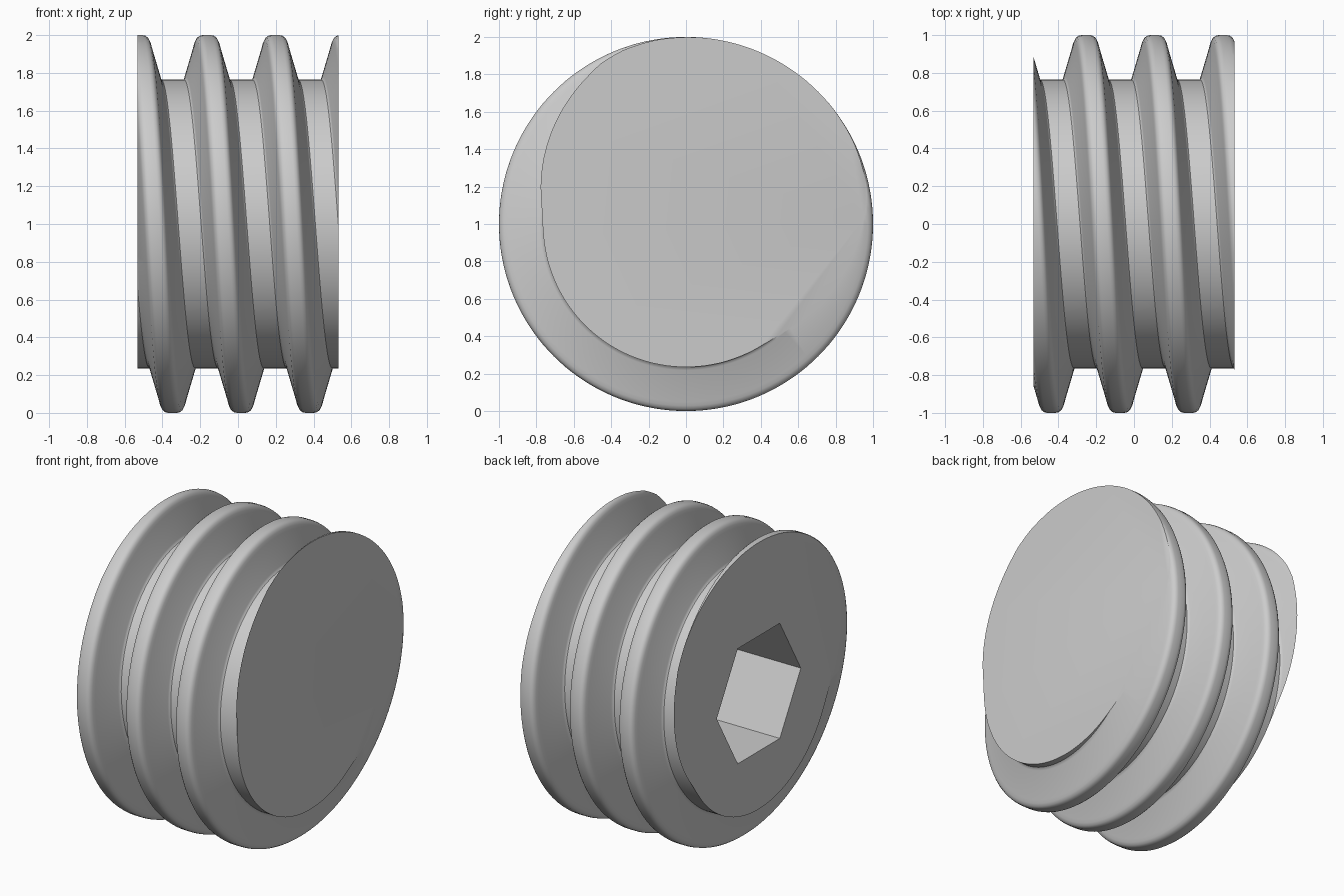
import bpy, bmesh, math
from mathutils import Matrix

if "Cube" in bpy.data.objects:
    bpy.data.objects.remove(bpy.data.objects["Cube"])

HALF = 0.533      # half length along x
PITCH = 0.363
TOP_X = -0.165    # crest position at the top
ROOT = 0.765
SEGS = 144
TURNS = 6

steel = bpy.data.materials.new("plain grey")
steel.use_nodes = True
GREY = (0.6, 0.6, 0.6, 1)
steel.diffuse_color = GREY
steel.node_tree.nodes["Principled BSDF"].inputs["Base Color"].default_value = GREY


def add_object(name, bm):
    mesh = bpy.data.meshes.new(name)
    bm.to_mesh(mesh)
    bm.free()
    mesh.materials.append(steel)
    obj = bpy.data.objects.new(name, mesh)
    bpy.context.collection.objects.link(obj)
    return obj


# One thread tooth: (offset along x, radius), rounded crest and tight root corner
half_tooth = [(0.022, 1.0), (0.036, 0.997), (0.048, 0.988), (0.056, 0.972),
              (0.061, 0.952), (0.110, 0.782), (0.114, 0.772), (0.121, ROOT)]
tooth = [(-x, r) for x, r in reversed(half_tooth)] + half_tooth

# Helical skin, with its last column joined to the first one a pitch further on
bm = bmesh.new()
columns = []
for j in range(SEGS):
    a = 2 * math.pi * j / SEGS
    start = TOP_X + PITCH * (j / SEGS - TURNS // 2)
    columns.append([bm.verts.new((start + k * PITCH + x, -r * math.sin(a), 1 + r * math.cos(a)))
                    for k in range(TURNS) for x, r in tooth])
for j in range(SEGS):
    here = columns[j]
    there = columns[j + 1] if j + 1 < SEGS else columns[0][len(tooth):]
    for i in range(len(there) - 1):
        bm.faces.new((here[i], here[i + 1], there[i + 1], there[i]))

# Trim both ends square and cap them
for side in (-1, 1):
    cut = bmesh.ops.bisect_plane(bm, geom=bm.verts[:] + bm.edges[:] + bm.faces[:], dist=1e-5,
                                 plane_co=(side * HALF, 0, 0), plane_no=(side, 0, 0),
                                 clear_outer=True)
    rim = [e for e in cut["geom_cut"] if isinstance(e, bmesh.types.BMEdge)]
    bmesh.ops.contextual_create(bm, geom=rim)
bmesh.ops.recalc_face_normals(bm, faces=bm.faces)
screw = add_object("threaded_plug", bm)

# Hexagonal key socket in the right-hand end
DEPTH = 0.5
bm = bmesh.new()
bmesh.ops.create_cone(bm, cap_ends=True, segments=6, radius1=0.44, radius2=0.44, depth=2 * DEPTH)
place = Matrix.Translation((-HALF, 0, 1)) @ Matrix.Rotation(math.pi / 2, 4, "Y")
corner = max(bm.verts, key=lambda v: v.co.y).co
turn = math.pi / 2 - math.atan2(corner.y, corner.x)
bmesh.ops.transform(bm, matrix=place @ Matrix.Rotation(turn, 4, "Z"), verts=bm.verts)
cutter = add_object("socket_cutter", bm)
cutter.hide_render = True

socket = screw.modifiers.new("socket", "BOOLEAN")
socket.operation = "DIFFERENCE"
socket.solver = "EXACT"
socket.object = cutter
bpy.context.view_layer.objects.active = screw
screw.select_set(True)
bpy.ops.object.modifier_apply(modifier="socket")
bpy.data.objects.remove(cutter)

bpy.ops.object.shade_smooth_by_angle(angle=math.radians(35))
